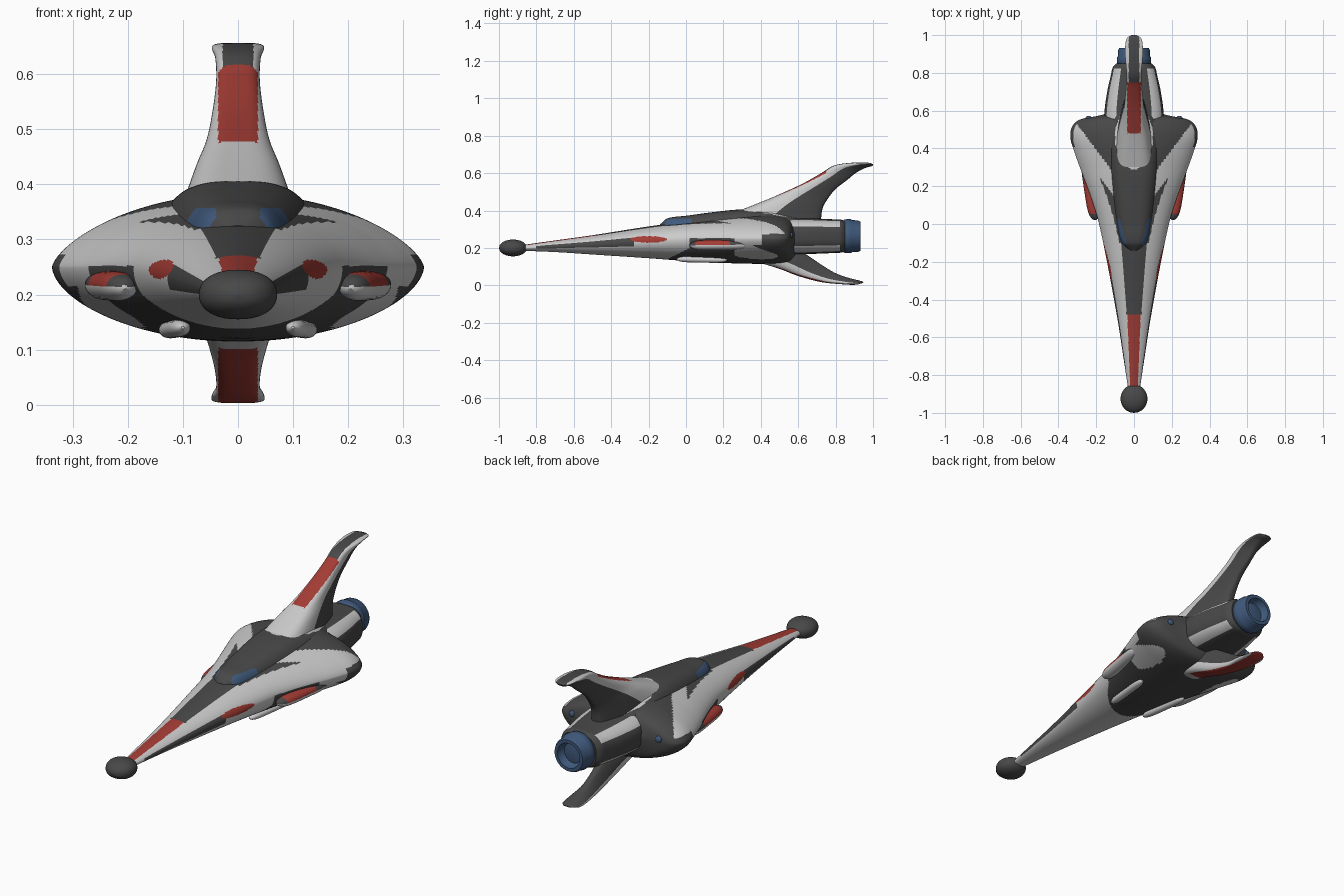
import bpy, bmesh, math
from mathutils import Vector

if "Cube" in bpy.data.objects:
    bpy.data.objects.remove(bpy.data.objects["Cube"])

def material(name, rgb):
    m = bpy.data.materials.new(name)
    m.diffuse_color = (*rgb, 1)
    m.use_nodes = True
    m.node_tree.nodes["Principled BSDF"].inputs["Base Color"].default_value = m.diffuse_color
    return m

MATS = [material("light grey", (0.60, 0.60, 0.60)), material("dark grey", (0.065, 0.065, 0.065)),
        material("red", (0.37, 0.045, 0.035)), material("blue", (0.05, 0.10, 0.20))]
LIGHT, DARK, RED, BLUE = range(4)

def spline(rows, t):
    """Smooth interpolation of rows by their first value."""
    n = len(rows)
    i = max(k for k in range(n - 1) if rows[k][0] <= t or k == 0)
    a, b = rows[i], rows[i + 1]
    h = b[0] - a[0]
    s = min(1, max(0, (t - a[0]) / h))
    def slope(k, j):
        p, q = rows[max(k - 1, 0)], rows[min(k + 1, n - 1)]
        return (q[j] - p[j]) / (q[0] - p[0])
    out = []
    for j in range(1, len(a)):
        out.append((2*s**3 - 3*s*s + 1) * a[j] + (s**3 - 2*s*s + s) * h * slope(i, j)
                   + (3*s*s - 2*s**3) * b[j] + (s**3 - s*s) * h * slope(i + 1, j))
    return out

def power(v, e):
    return math.copysign(abs(v) ** e, v)

def loft(name, t0, t1, rings, sides, point, rule, mirror=False):
    """Skin point(t, angle) and colour each face by rule(centre, t, angle)."""
    bm = bmesh.new()
    ts = [t0 + (t1 - t0) * i / rings for i in range(rings + 1)]
    an = [2 * math.pi * j / sides for j in range(sides)]
    vs = [[bm.verts.new(point(t, a)) for a in an] for t in ts]
    for i in range(rings):
        for j in range(sides):
            k = (j + 1) % sides
            f = bm.faces.new((vs[i][j], vs[i][k], vs[i + 1][k], vs[i + 1][j]))
            f.material_index = rule(f.calc_center_median(), (ts[i] + ts[i + 1]) / 2,
                                    an[j] + math.pi / sides)
    for ring, t in ((vs[0], t0), (vs[-1], t1)):
        f = bm.faces.new(ring)
        f.material_index = rule(f.calc_center_median(), t, 0)
    bmesh.ops.recalc_face_normals(bm, faces=bm.faces)
    me = bpy.data.meshes.new(name)
    bm.to_mesh(me)
    bm.free()
    for m in MATS:
        me.materials.append(m)
    ob = bpy.data.objects.new(name, me)
    bpy.context.collection.objects.link(ob)
    bpy.context.view_layer.objects.active = ob
    ob.select_set(True)
    bpy.ops.object.shade_smooth_by_angle(angle=math.radians(40))
    ob.select_set(False)
    if mirror:
        ob.modifiers.new("Mirror", 'MIRROR')
    return ob

# Hull with swept wings: y, half width, widest z, top z, bottom z
HULL = [(-0.88, .03, .200, .215, .185), (-0.7, .057, .207, .24, .178), (-0.5, .088, .217, .268, .165),
        (-0.2, .143, .235, .315, .145), (0, .185, .245, .342, .13), (.12, .22, .25, .357, .122),
        (.25, .268, .25, .372, .118), (.38, .315, .25, .382, .115), (.46, .337, .25, .382, .115),
        (.52, .325, .25, .372, .12), (.555, .28, .255, .355, .13), (.575, .18, .26, .34, .15),
        (.6, .1, .26, .32, .18)]

def hull_point(y, a):
    w, zc, zt, zb = spline(HULL, y)
    c, s = math.cos(a), math.sin(a)
    h = zt - zc if s > 0 else zc - zb
    wing = min(1, max(0, y / .3))
    return (w * c, y, zc + h * power(s, 1.1 + .25 * wing if s > 0 else 1 + .15 * wing))

def hull_rule(c, y, a):
    x, z, up = abs(c.x), c.z, math.sin(a)
    if up > 0.3:                                    # nose stripe
        if y < -0.48 and x < .02 + .04 * (y + .87):
            return RED
        if -0.48 <= y < 0 and x < .04 + .07 * (y + .48):
            return DARK
    if ((y + .2) / .1) ** 2 + ((z - .246) / .017) ** 2 < 1:   # side spot
        return RED
    mid = .203 + .055 * (y + .8)
    if -.8 < y < -.28 and abs(z - mid) < .007 + .03 * (y + .8):  # side stripe
        return DARK
    if y > .525:
        return DARK
    arm = .13 + .75 * (y - .3)                      # rear edge of the light wing arm
    if up > 0 and -.1 < y < .3 and arm + .09 < x < spline(HULL, y)[0] - .085:
        return DARK
    if up > 0 and y > .2 and x < arm:
        return DARK
    if .02 < y < .26 and z < .252:                  # recess round the wing rod
        return DARK
    if up < 0:
        if ((x - .23) / .06) ** 2 + ((y - .36) / .13) ** 2 < 1:   # wing underside patch
            return LIGHT
        if y > -.12 and z < min(.215, .13 + .5 * (y + .12)):
            return DARK
    if x > .288 and y > .41 and z < .275:           # wing tip
        return DARK
    return LIGHT

loft("hull_and_wings", -.88, .6, 300, 160, hull_point, hull_rule)

# Canopy and spine: y, half width, top z
CANOPY = [(-.14, .03, .325), (-.1, .07, .358), (0, .096, .372), (.15, .12, .392), (.3, .138, .406),
          (.45, .145, .400), (.58, .12, .368), (.68, .09, .34)]

def canopy_point(y, a):
    w, zt = spline(CANOPY, y)
    c, s = math.cos(a), math.sin(a)
    z = .28 + (zt - .28) * power(s, .62)
    return (w * power(c, .62) * (1 - .12 * max(0, s)), y, z)

def canopy_rule(c, y, a):
    if -.115 < y < .03 and .31 < c.z < .357 and abs(c.x) > .04:   # windows
        return BLUE
    if math.sin(a) > .3 and .29 < y < .6:           # light foot of the upper fin
        if abs(c.x) < .1 * min(1, ((y - .29) / .13) ** .5) - max(0, y - .5) * .35:
            return LIGHT
    return DARK

loft("canopy", -.14, .68, 130, 128, canopy_point, canopy_rule)

# Engine housing: y, half width, half height
ENGINE = [(.45, .15, .095), (.58, .157, .097), (.7, .142, .094), (.79, .122, .09), (.83, .112, .088), (.85, .095, .08)]

def engine_point(y, a):
    w, h = spline(ENGINE, y)
    return (w * power(math.cos(a), .75), y, .263 + h * power(math.sin(a), .75))

def engine_rule(c, y, a):
    return LIGHT if y < .825 and .46 < abs(math.sin(a)) < .88 else DARK

loft("engine_housing", .45, .85, 60, 96, engine_point, engine_rule)

# Nozzle turned from a profile: radius, y
NOZZLE = [(.075, .83), (.088, .845), (.091, .86), (.091, .88), (.086, .888), (.084, .92), (.078, .932),
          (.062, .932), (.055, .90), (.05, .895), (.02, .90)]

def nozzle_point(t, a):
    r, y = NOZZLE[round(t)]
    return (r * math.cos(a), y, .263 + r * math.sin(a))

loft("engine_nozzle", 0, len(NOZZLE) - 1, len(NOZZLE) - 1, 48, nozzle_point, lambda c, t, a: BLUE)

# Fins: leading y and z, trailing y and z, half width
UPPER = [(.28, .398, .72, .33, .12), (.40, .445, .73, .41, .095), (.5, .487, .76, .465, .072),
         (.62, .542, .80, .515, .058), (.72, .598, .86, .562, .05), (.79, .640, .91, .602, .052),
         (.88, .655, .96, .628, .06), (.97, .656, .99, .636, .052), (1.0, .648, .999, .642, .02)]
LOWER = [(.38, .125, .62, .18, .08), (.5, .088, .68, .14, .065), (.6, .050, .74, .10, .053),
         (.72, .018, .80, .065, .05), (.82, .007, .87, .04, .06), (.9, .003, .93, .025, .057),
         (.945, .012, .95, .018, .025)]

def fin(name, rows, red_from, red_to):
    rows = [(i, *r) for i, r in enumerate(rows)]
    def point(t, a):
        ly, lz, ty, tz, w = spline(rows, t)
        d = .5 - .5 * math.cos(a)
        x = w * power(math.sin(a), .6) * (1 - .55 * d)
        return (x, ly + (ty - ly) * d, lz + (tz - lz) * d)
    def rule(c, t, a):
        d = .5 - .5 * math.cos(a)
        if d < .4 and red_from < c.y < red_to and abs(c.x) < .036:
            return RED
        if c.y >= red_to and abs(c.x) < .028:
            return DARK
        return LIGHT if d < .42 else DARK
    loft(name, 0, len(rows) - 1, 120, 112, point, rule)

fin("upper_fin", UPPER, .48, .75)
fin("lower_fin", LOWER, .46, .95)

def capsule(name, p0, p1, rx, rz, rule):
    """Mirrored pair of rounded rods between two points."""
    p0, p1 = Vector(p0), Vector(p1)
    def point(t, a):
        r = max(.02, 1 - abs(2 * t - 1) ** 5) ** .5
        p = p0.lerp(p1, t)
        return (p.x + rx * r * math.cos(a), p.y, p.z + rz * r * math.sin(a))
    return loft(name, 0, 1, 40, 32, point, rule, True)

# Rods under the wings and belly, wing tip thrusters
def wing_rod_rule(c, t, a):
    if math.sin(a) > 0:
        return RED if .1 < t < .68 else DARK
    return LIGHT

capsule("wing_rod", (.206, .02, .214), (.254, .34, .218), .034, .027, wing_rod_rule)
capsule("belly_rod", (.1, -.05, .14), (.13, .22, .135), .02, .016, lambda c, t, a: LIGHT)
capsule("wing_thruster", (.24, .53, .268), (.24, .572, .268), .016, .016, lambda c, t, a: BLUE)

# Nose ball
def ball_point(t, a):
    r = max(.0004, 1 - t * t) ** .5
    return (.071 * power(math.cos(a), .9) * r, -.925 + .075 * t, .2 + .045 * power(math.sin(a), .9) * r)

loft("nose_ball", -1, 1, 40, 40, ball_point, lambda c, t, a: DARK)
